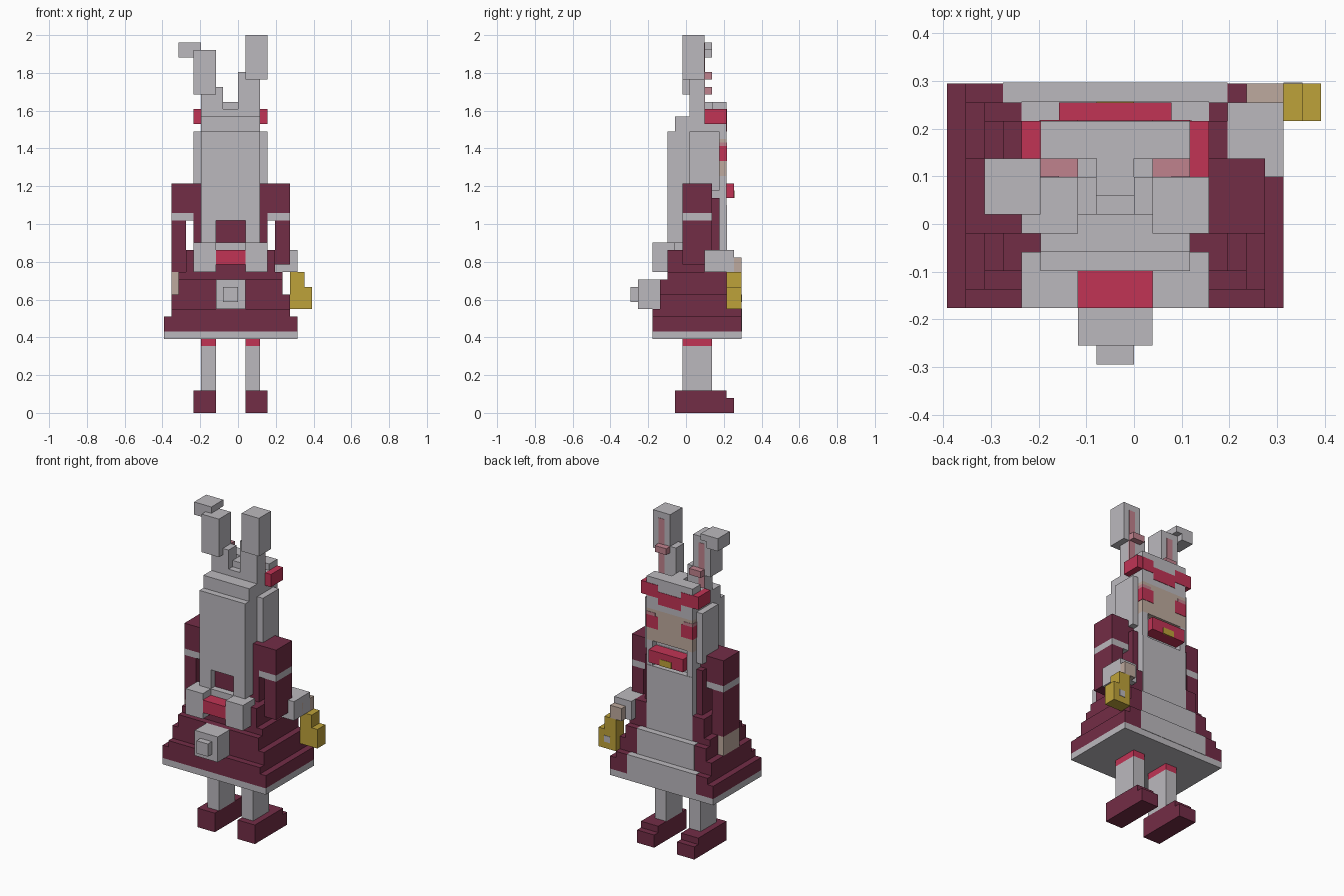
import bpy
import bmesh

if "Cube" in bpy.data.objects:
    bpy.data.objects.remove(bpy.data.objects["Cube"], do_unlink=True)

U = 2 / 51      # size of one block
MID = -1        # body centre line, in blocks
E = 0.06        # lift of painted plates, in blocks


def material(name, r, g, b):
    m = bpy.data.materials.new(name)
    m.use_nodes = True
    m.diffuse_color = (r, g, b, 1)
    m.node_tree.nodes["Principled BSDF"].inputs["Base Color"].default_value = (r, g, b, 1)
    return m


grey = material("pale grey", .5, .485, .515)
maroon = material("maroon", .171, .026, .061)
red = material("crimson", .533, .034, .091)
gold = material("gold", .515, .361, .042)
skin = material("skin", .515, .402, .342)
pink = material("dusty pink", .527, .223, .27)


def blocks(name, mat, *boxes):
    """One object from boxes given as x, y, z ranges in block units."""
    bm = bmesh.new()
    for x0, x1, y0, y1, z0, z1 in boxes:
        cube = bmesh.ops.create_cube(bm, size=1)["verts"]
        for v in cube:
            v.co.x = (x1 if v.co.x > 0 else x0) * U
            v.co.y = ((y1 if v.co.y > 0 else y0) - 7.5) * U
            v.co.z = (z1 if v.co.z > 0 else z0) * U
    mesh = bpy.data.meshes.new(name)
    bm.to_mesh(mesh)
    bm.free()
    mesh.materials.append(mat)
    ob = bpy.data.objects.new(name, mesh)
    bpy.context.collection.objects.link(ob)
    return ob


def mirrored(*boxes):
    """The boxes and their copies across the body centre line."""
    return list(boxes) + [(2 * MID - b[1], 2 * MID - b[0], *b[2:]) for b in boxes]


# Feet and legs
blocks("shoes", maroon, *mirrored((1, 4, 6, 14, 0, 2), (1, 4, 6, 13, 2, 3)))
blocks("legs", grey, *mirrored((1, 3, 7, 11, 3, 9)))
blocks("garters", red, *mirrored((1, 3, 7, 11, 9, 10)))

# Stepped skirt and coat: half width, back, front, bottom, top
steps = [(9, 3, 15, 11, 13), (8, 3, 15, 13, 14), (8, 4, 14, 14, 16),
         (7, 4, 14, 16, 18), (7, 5, 13, 18, 19), (6, 5, 13, 19, 22),
         (5, 7, 12, 22, 29), (5, 7, 11, 29, 31)]
blocks("skirt_hem", grey, (MID - 9, MID + 9, 3, 15, 10, 11))
blocks("coat", maroon, *[(MID - w, MID + w, *rest) for w, *rest in steps])

# Pale dress panel down the front
panel = [(6, 15, 11, 14), (5, 14, 14, 18), (4, 13, 18, 22), (4, 13, 22, 28), (4, 12, 28, 31)]
blocks("dress_panel", grey,
       *[(MID - w, MID + w, 10, y + E, z0, z1 + E) for w, y, z0, z1 in panel])

# Arms: one hangs, one reaches forward
blocks("upper_arms", maroon, *mirrored((4, 7, 7, 11, 27, 31)))
blocks("arm_bands", grey, *mirrored((4, 7, 7, 11, 26, 27)))
blocks("lower_arms", maroon, (5, 7, 7, 11, 20, 26), (-9, -7, 7, 11, 19, 26))
blocks("right_hand", skin, (-9, -7, 7, 11, 16, 19))
blocks("left_cuff", grey, (5, 8, 10, 14, 19, 22))
blocks("left_hand", skin, (6, 8, 12, 15, 19, 21))
blocks("held_charm", gold, (7, 9, 13, 15, 14, 19), (9, 10, 13, 15, 14, 17))
blocks("charm_dot", grey, (8, 9, 14.9, 15 + E, 15, 16))

# Bow and tail behind the waist
blocks("bow_loops", grey, *mirrored((1, 4, 3, 6, 19, 23)))
blocks("bow_knot", red, (-3, 1, 3, 5, 20, 22))
blocks("bow_top", grey, (-3, 1, 5, 7, 22, 23))
blocks("bow_shadow", maroon, (-3, 1, 6, 7, 23, 26))
blocks("tail", grey, (-3, 1, 1, 4, 14, 18), (-2, 0, 0, 1, 15, 17))

# Head and hair
blocks("head", grey, (-5, 3, 8, 12, 31, 40), (-5, 3, 6, 12, 38, 40))
blocks("back_hair", grey, (-5, 3, 5, 8, 26, 38), *mirrored((1, 3, 5, 8, 23, 26)))
blocks("side_hair", grey, *mirrored((3, 4, 8, 12, 30, 38), (2, 3, 12, 13, 28, 32)))
blocks("fringe", grey, (-5, 3, 12, 13, 37, 40), (-5, 3, 11, 13, 40, 42),
       (-5, 3, 8, 11, 40, 41), (-2, 0, 9, 11, 41, 42))
blocks("face", skin, (-5, 3, 12, 13, 32, 37))
blocks("eyes", red, *mirrored((1, 3 + E, 12, 13 + E, 34, 36)))
blocks("eye_lids", pink, *mirrored((1.5, 3 + E, 12, 13 + E, 36, 36.5)))

# Headband dipping at the centre
blocks("headband", red, *mirrored((3, 4, 10, 13, 39, 41), (1, 3, 12, 13 + E, 39, 41)),
       (-3, 1, 12, 13 + E, 38, 40))

# Collar and bell
blocks("collar", red, (-4, 2, 12, 14, 29, 31))
blocks("bell", gold, (-2, 0, 13.9, 14 + E, 29, 30))

# Ears: one upright, one folded outwards
blocks("left_ear", grey, (0, 3, 8, 10, 41, 46), (1, 4, 7, 10, 45, 51))
blocks("right_ear", grey, (-5, -2, 8, 10, 41, 44), (-6, -3, 7, 10, 43, 49),
       (-8, -5, 8, 11, 49, 50), (-8, -6, 8, 11, 48, 49))
blocks("ear_linings", pink, (1, 3, 10, 11, 45, 46), (-5, -3, 10, 11, 43, 44),
       (2, 3, 9.9, 10 + E, 41, 50), (-5, -4, 9.9, 10 + E, 41, 48))
